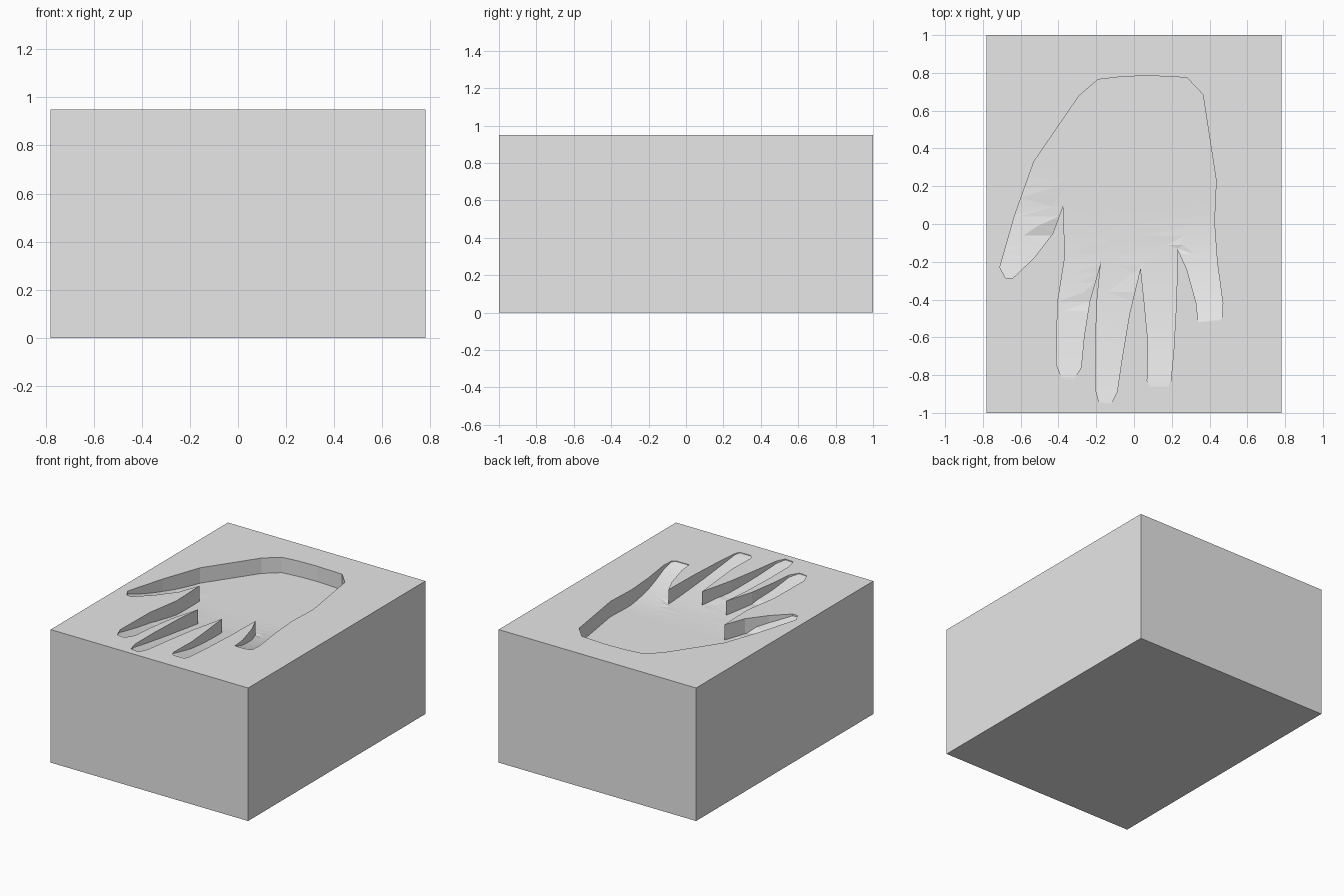
import bpy
import bmesh
from mathutils import Vector
from mathutils.geometry import intersect_point_line

WIDTH, LENGTH, HEIGHT = 1.56, 2.0, 0.95
PALM_DEPTH = 0.11

# Hand outline, clockwise from the thumb tip
PALM = [(-.71, -.23), (-.63, .05), (-.53, .33), (-.29, .68), (-.19, .765), (-.06, .78),
        (.08, .785), (.28, .775), (.365, .685), (.435, .23), (.425, .01)]
LITTLE = [(.44, -.2), (.47, -.42), (.465, -.5), (.44, -.52), (.34, -.52), (.33, -.42),
          (.28, -.24), (.23, -.13)]
RING = [(.225, -.4), (.21, -.67), (.195, -.83), (.18, -.865), (.09, -.865), (.07, -.83),
        (.075, -.63), (.055, -.42), (.035, -.23)]
MIDDLE = [(-.025, -.48), (-.065, -.72), (-.09, -.89), (-.12, -.95), (-.185, -.945),
          (-.205, -.87), (-.205, -.65), (-.195, -.4), (-.175, -.2)]
INDEX = [(-.235, -.41), (-.265, -.6), (-.28, -.76), (-.32, -.825), (-.38, -.82),
         (-.41, -.745), (-.405, -.42), (-.365, -.17), (-.375, .1)]
THUMB = [(-.43, -.05), (-.53, -.18), (-.64, -.285), (-.68, -.285)]

# Base and tip of each finger's centre line
FINGERS = [((-.48, .3), (-.69, -.31)), ((-.32, .1), (-.35, -.83)), ((-.12, .1), (-.15, -.98)),
           ((.12, .1), (.135, -.87)), ((.33, .1), (.4, -.525))]


def floor_depth(point):
    """Depth of the recess: level in the palm, rising to the surface at each tip."""
    flat = Vector((point.x, point.y, 0))
    nearest = None
    for base, tip in FINGERS:
        start, end = Vector((*base, 0)), Vector((*tip, 0))
        t = intersect_point_line(flat, start, end)[1]
        t = min(max(t, 0), 1)
        distance = (start.lerp(end, t) - flat).length
        if nearest is None or distance < nearest[0]:
            nearest = (distance, t)
    return max(PALM_DEPTH * (1 - nearest[1] ** 2), 0.004)


def make_object(name, bm):
    mesh = bpy.data.meshes.new(name)
    bm.to_mesh(mesh)
    bm.free()
    obj = bpy.data.objects.new(name, mesh)
    bpy.context.collection.objects.link(obj)
    return obj


default_cube = bpy.data.objects.get("Cube")
if default_cube:
    bpy.data.objects.remove(default_cube, do_unlink=True)

# Material
grey = bpy.data.materials.new("plain grey")
grey.use_nodes = True
grey.diffuse_color = (0.8, 0.8, 0.8, 1)
grey.node_tree.nodes["Principled BSDF"].inputs["Base Color"].default_value = grey.diffuse_color

# Block
bm = bmesh.new()
bmesh.ops.create_cube(bm, size=1)
for v in bm.verts:
    v.co = (v.co.x * WIDTH, v.co.y * LENGTH, (v.co.z + 0.5) * HEIGHT)
block = make_object("handprint_block", bm)
block.data.materials.append(grey)

# Hand cutter: outline sliced across the fingers so its floor can curve
bm = bmesh.new()
outline = PALM + LITTLE + RING + MIDDLE + INDEX + THUMB
bm.faces.new([bm.verts.new((x, y, HEIGHT)) for x, y in outline])
bmesh.ops.triangulate(bm, faces=bm.faces[:])
for i in range(25):
    bmesh.ops.bisect_plane(bm, geom=bm.verts[:] + bm.edges[:] + bm.faces[:], dist=0.0005,
                           plane_co=(0, 0.29 - 0.05 * i, 0), plane_no=(0, 1, 0))
floor_verts = bm.verts[:]
raised = bmesh.ops.extrude_face_region(bm, geom=bm.faces[:], use_keep_orig=True)
for v in raised["geom"]:
    if isinstance(v, bmesh.types.BMVert):
        v.co.z = HEIGHT + 0.1
for v in floor_verts:
    v.co.z = HEIGHT - floor_depth(v.co)
bmesh.ops.triangulate(bm, faces=bm.faces[:])
bmesh.ops.recalc_face_normals(bm, faces=bm.faces[:])
cutter = make_object("hand_cutter", bm)
cutter.data.materials.append(grey)
cutter.hide_render = True

# Press the hand into the block
press = block.modifiers.new("hand recess", 'BOOLEAN')
press.operation = 'DIFFERENCE'
press.solver = 'EXACT'
press.object = cutter
bpy.context.view_layer.objects.active = block
block.select_set(True)
bpy.ops.object.modifier_apply(modifier=press.name)
bpy.data.objects.remove(cutter, do_unlink=True)
